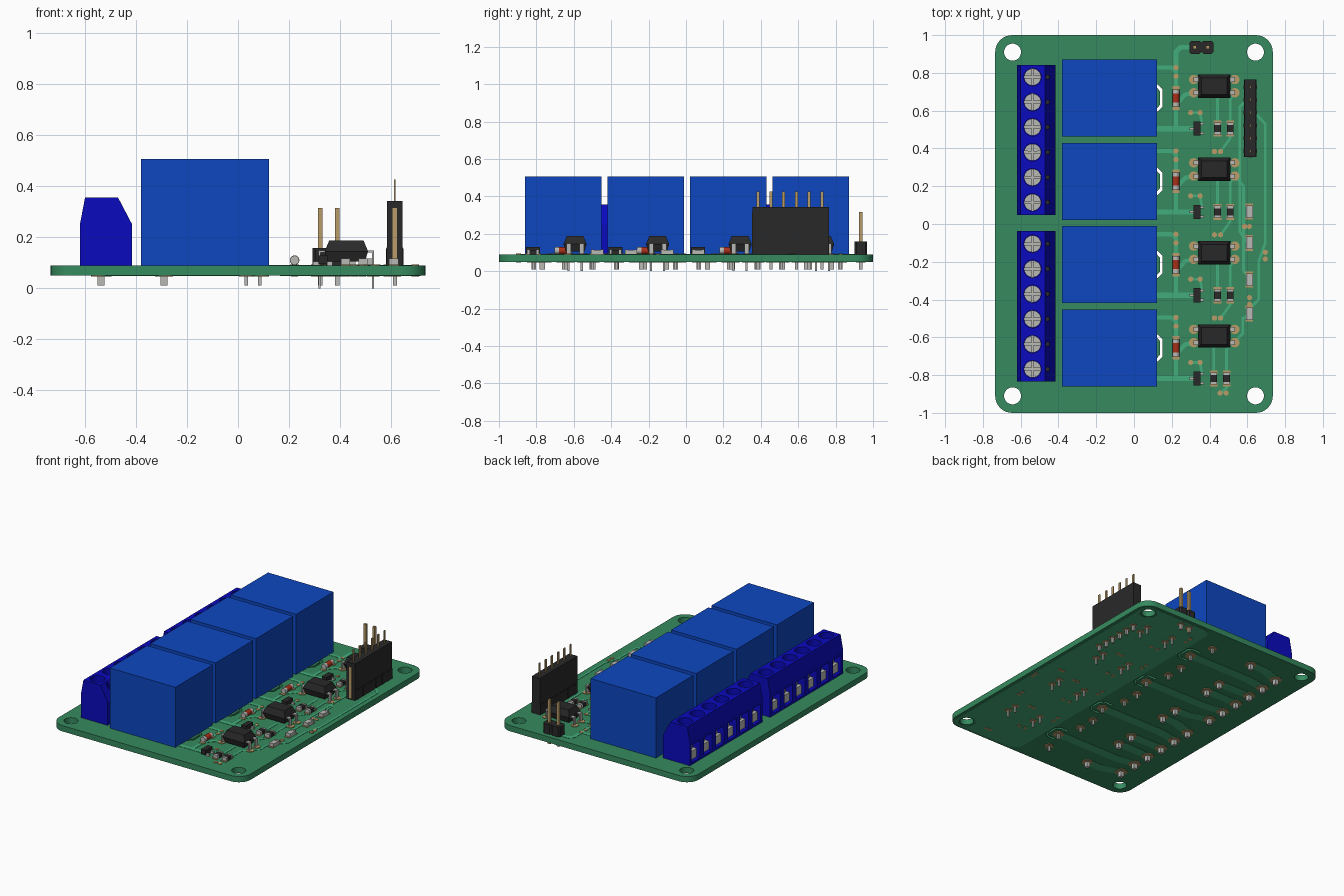
import bpy, bmesh, math
from mathutils import Matrix, Vector

if "Cube" in bpy.data.objects:
    bpy.data.objects.remove(bpy.data.objects["Cube"])


def material(name, r, g, b):
    m = bpy.data.materials.new(name)
    m.use_nodes = True
    m.diffuse_color = (r, g, b, 1)
    m.node_tree.nodes["Principled BSDF"].inputs["Base Color"].default_value = (r, g, b, 1)
    return m


GREEN = material("board green", 0.037, 0.255, 0.115)
TRACE = material("trace green", 0.055, 0.42, 0.2)
RELAY = material("relay blue", 0.004, 0.062, 0.53)
TERM = material("terminal blue", 0.003, 0.003, 0.52)
BLACK = material("plastic black", 0.022, 0.022, 0.022)
METAL = material("metal grey", 0.48, 0.48, 0.46)
GOLD = material("pin gold", 0.48, 0.33, 0.14)
RED = material("glass red", 0.4, 0.03, 0.01)
TOP, BOT = 0.09, 0.05


# ---- helpers
def finish(bm, name, mat, smooth=False):
    bmesh.ops.recalc_face_normals(bm, faces=bm.faces)
    me = bpy.data.meshes.new(name)
    bm.to_mesh(me)
    bm.free()
    me.materials.append(mat)
    ob = bpy.data.objects.new(name, me)
    bpy.context.collection.objects.link(ob)
    if smooth:
        bpy.ops.object.select_all(action='DESELECT')
        ob.select_set(True)
        bpy.context.view_layer.objects.active = ob
        bpy.ops.object.shade_smooth_by_angle(angle=math.radians(40))
    return ob


def box(bm, x, y, z0, z1, sx, sy, angle=0):
    m = (Matrix.Translation((x, y, (z0 + z1) / 2)) @ Matrix.Rotation(angle, 4, 'Z')
         @ Matrix.Diagonal((sx, sy, z1 - z0, 1)))
    bmesh.ops.create_cube(bm, size=1, matrix=m)


def cyl(bm, x, y, z0, z1, r, n=16, rot=None):
    m = Matrix.Translation((x, y, (z0 + z1) / 2)) @ (rot or Matrix())
    bmesh.ops.create_cone(bm, cap_ends=True, segments=n, radius1=r, radius2=r, depth=z1 - z0, matrix=m)


def strip(bm, pts, w, z0, z1):
    for (ax, ay), (bx, by) in zip(pts, pts[1:]):
        d = Vector((bx - ax, by - ay))
        box(bm, (ax + bx) / 2, (ay + by) / 2, z0, z1, d.length, w, math.atan2(d.y, d.x))
        cyl(bm, bx, by, z0, z1, w / 2, 10)


def loft(bm, rings):
    vs = [[bm.verts.new(p) for p in ring] for ring in rings]
    for a, b in zip(vs, vs[1:]):
        for i in range(len(a)):
            j = (i + 1) % len(a)
            bm.faces.new((a[i], a[j], b[j], b[i]))
    bm.faces.new(vs[0])
    bm.faces.new(vs[-1])


def rounded(x0, x1, y0, y1, r, n=8):
    pts = []
    for k, (cx, cy) in enumerate(((x1 - r, y1 - r), (x0 + r, y1 - r), (x0 + r, y0 + r), (x1 - r, y0 + r))):
        for i in range(n + 1):
            a = math.pi / 2 * (k + i / n)
            pts.append((cx + r * math.cos(a), cy + r * math.sin(a)))
    return pts


def plate(name, loops, z0, z1, mat):
    # flat filled outline with holes, given thickness
    cu = bpy.data.curves.new(name, 'CURVE')
    cu.dimensions, cu.fill_mode, cu.extrude = '2D', 'BOTH', (z1 - z0) / 2
    for loop in loops:
        s = cu.splines.new('POLY')
        s.points.add(len(loop) - 1)
        for p, (x, y) in zip(s.points, loop):
            p.co = (x, y, 0, 1)
        s.use_cyclic_u = True
    tmp = bpy.data.objects.new(name + "_outline", cu)
    bpy.context.collection.objects.link(tmp)
    me = bpy.data.meshes.new_from_object(tmp.evaluated_get(bpy.context.evaluated_depsgraph_get()))
    bpy.data.objects.remove(tmp)
    bm = bmesh.new()
    bm.from_mesh(me)
    bmesh.ops.remove_doubles(bm, verts=bm.verts, dist=1e-5)
    bmesh.ops.translate(bm, verts=bm.verts, vec=(0, 0, (z0 + z1) / 2))
    return finish(bm, name, mat)


def circle(x, y, r, n=28):
    return [(x + r * math.cos(2 * math.pi * i / n), y + r * math.sin(2 * math.pi * i / n)) for i in range(n)]


# ---- layout: four channels
relay_y = [0.667 - 0.441 * i for i in range(4)]
screw_y = [[y0 - 0.1327 * i for i in range(6)] for y0 in (0.778, -0.105)]
all_screws = screw_y[0] + screw_y[1]
header_y = [0.386 + 0.068 * i for i in range(6)]
SX = -0.537
corners = [(sx * 0.643, sy * 0.91) for sx in (-1, 1) for sy in (-1, 1)]

# ---- board with mounting holes and isolation slots, copper pour below
half = [(0.06, 0.072), (0.125, 0.072), (0.152, 0.045)]
inner = [(0.138, 0.036), (0.118, 0.058), (0.06, 0.058)]
slot = half + [(x, -y) for x, y in half[::-1]] + [(x, -y) for x, y in inner[::-1]] + inner
slots = [[(x, c + y) for x, y in slot] for c in relay_y]
plate("circuit_board", [rounded(-0.735, 0.735, -1, 1, 0.09)] + [circle(x, y, 0.045) for x, y in corners] + slots,
      BOT, TOP, GREEN)
plate("copper_pour", [rounded(0.165, 0.715, -0.98, 0.98, 0.07)] +
      [circle(x, y, 0.058) for x, y in corners if x > 0], BOT - 0.002, BOT, TRACE)

# ---- relays
for i, c in enumerate(relay_y):
    bm = bmesh.new()
    box(bm, -0.129, c, TOP, 0.507, 0.502, 0.408)
    finish(bm, f"relay_{i + 1}", RELAY)

# ---- screw terminal blocks
profile = [(-0.62, TOP), (-0.62, 0.25), (-0.60, 0.355), (-0.47, 0.355), (-0.415, 0.25), (-0.415, TOP)]
for b, (ys, y0, y1) in enumerate(zip(screw_y, (0.047, -0.835), (0.843, -0.036))):
    bm = bmesh.new()
    loft(bm, [[(x, y, z) for x, z in profile] for y in (y0, y1)])
    block = finish(bm, f"terminal_block_{b + 1}", TERM)
    bm = bmesh.new()
    for y in ys:
        cyl(bm, SX, y, 0.27, 0.4, 0.047, 24)
        cyl(bm, -0.457, y, 0.29, 0.4, 0.011, 10)
        box(bm, -0.61, y, 0.105, 0.225, 0.12, 0.09)
    cutter = finish(bm, "terminal_cutter", TERM)
    cutter.hide_render = True
    mod = block.modifiers.new("openings", 'BOOLEAN')
    mod.object, mod.operation, mod.solver = cutter, 'DIFFERENCE', 'EXACT'
    bpy.context.view_layer.objects.active = block
    bpy.ops.object.modifier_apply(modifier=mod.name)
    bpy.data.objects.remove(cutter)

# ---- terminal screws with cross slots, clamps and test holes
screws, clamps, dots = bmesh.new(), bmesh.new(), bmesh.new()
for y in all_screws:
    cyl(screws, SX, y, 0.268, 0.28, 0.045, 24)
    for k in range(4):
        c, s = math.cos(math.pi / 2 * k), math.sin(math.pi / 2 * k)
        q = [(0.005, 0.005)] + [(0.045 * math.cos(a), 0.045 * math.sin(a))
                                for a in (math.radians(7 + 76 * i / 6) for i in range(7))]
        loft(screws, [[(SX + u * c - v * s, y + u * s + v * c, z) for u, v in q] for z in (0.279, 0.295)])
    box(clamps, -0.575, y, 0.107, 0.165, 0.045, 0.084)
    box(clamps, -0.565, y, 0.16, 0.223, 0.025, 0.05)
    cyl(dots, -0.457, y, 0.288, 0.296, 0.0105, 10)
finish(screws, "terminal_screws", METAL)
finish(clamps, "wire_clamps", METAL)
finish(dots, "terminal_test_holes", BLACK)

# ---- leads through the board and solder pads
leads, pads, pour = bmesh.new(), bmesh.new(), bmesh.new()


def lead(x, y, w, r, z0=0.01):
    box(leads, x, y, z0, BOT + 0.01, w, w)
    cyl(pads, x, y, BOT - 0.004, BOT, r, 16)


for i, c in enumerate(relay_y):
    a, m, z = all_screws[3 * i:3 * i + 3]
    ends = [(a, -0.29, c + 0.158), (m, 0.085, c), (z, -0.29, c - 0.158)]
    for sy, ex, ey in ends:
        lead(SX, sy, 0.027, 0.04)
        lead(ex, ey, 0.026 if ex < 0 else 0.014, 0.036)
        strip(pour, [(SX, sy), (-0.4, ey), (ex, ey)], 0.07, BOT - 0.002, BOT)
    for s in (-1, 1):
        lead(0.033, c + s * 0.158, 0.014, 0.03)
for y in header_y:
    lead(0.615, y, 0.016, 0.025)
for x in (0.322, 0.39):
    lead(x, 0.935, 0.018, 0.025)
finish(pour, "bottom_traces", TRACE)

# ---- per-channel electronics
black, metal, red, trace = (bmesh.new() for _ in range(4))
ROT = Matrix.Rotation(math.pi / 2, 4, 'X')


def chip(x, y, body=True):
    box(black if body else metal, x, y, TOP, 0.114, 0.036, 0.04)
    for s in (-1, 1):
        box(metal, x, y + s * 0.026, TOP, 0.116, 0.036, 0.014)
        box(pads, x, y + s * 0.034, TOP, TOP + 0.004, 0.04, 0.018)


def via(x, y):
    cyl(pads, x, y, TOP, TOP + 0.004, 0.014, 12)
    cyl(pads, x, y, BOT - 0.004, BOT, 0.014, 12)


def track(pts, w=0.022):
    strip(trace, pts, w, TOP, TOP + 0.002)


for i, c in enumerate(relay_y):
    # optocoupler with four bent legs
    oy = c + 0.063
    loft(black, [[(0.425 + sx * (0.085 - d), oy + sy * (0.062 - d), z)
                  for sx, sy in ((-1, -1), (1, -1), (1, 1), (-1, 1))]
                 for d, z in ((0.012, 0.105), (0, 0.145), (0.018, 0.188))])
    for sx in (-1, 1):
        for sy in (-1, 1):
            y = oy + sy * 0.035
            x = 0.425 + sx * 0.105
            box(metal, 0.425 + sx * 0.094, y, 0.14, 0.148, 0.03, 0.024)
            box(metal, x, y, TOP, 0.148, 0.008, 0.024)
            box(metal, x, y, 0.0, TOP, 0.008, 0.012)
            cyl(pads, x + sx * 0.004, y, TOP, TOP + 0.004, 0.025)
            cyl(pads, x, y, BOT - 0.004, BOT, 0.025)
    # diode
    cyl(metal, 0.222, c, 0.11 - 0.046, 0.11 + 0.046, 0.018, 16, ROT)
    cyl(red, 0.222, c + 0.001, 0.11 - 0.024, 0.11 + 0.024, 0.0188, 16, ROT)
    for s in (-1, 1):
        box(pads, 0.222, c + s * 0.05, TOP, TOP + 0.004, 0.036, 0.025)
    # transistor
    ty = c - 0.162
    box(black, 0.333, ty, 0.096, 0.128, 0.036, 0.075)
    for x, y in ((0.306, 0), (0.36, 0.025), (0.36, -0.025)):
        box(metal, x, ty + y, TOP, 0.105, 0.022, 0.014)
    # chip resistors
    dx = 0.02 if i == 3 else 0
    chip(0.442 - dx, ty)
    chip(0.51 - dx, ty)
    # vias and tracks
    for x, y in ((0.222, 0.161), (0.222, 0.115), (0.30, -0.077), (0.35, -0.077), (0.426, -0.283), (0.458, -0.283)):
        via(x + (0.03 if i == 3 and x > 0.4 else 0), max(c + y, -0.895))
    track([(0.11, c + 0.161), (0.2, c + 0.161), (0.222, c + 0.14), (0.222, c + 0.04)])
    track([(0.222, c - 0.04), (0.222, c - 0.15)])
    track([(0.11, c - 0.162), (0.31, c - 0.162)], 0.028)
    track([(0.32, oy - 0.035), (0.27, oy - 0.045), (0.222, oy - 0.1)])
    track([(0.442 - dx, ty), (0.442 - dx, oy - 0.05)], 0.014)
    track([(0.53, oy - 0.035), (0.51 - dx, oy - 0.07), (0.51 - dx, ty - 0.05), (0.46, max(ty - 0.12, -0.895))], 0.014)
    track([(0.36, ty + 0.025), (0.35, c - 0.077), (0.30, c - 0.077)], 0.014)

# ---- board-level tracks, indicator chips and vias
track([(0.3, 0.935), (0.245, 0.935), (0.222, 0.912), (0.222, 0.82)], 0.025)
track([(0.63, 0.6), (0.695, 0.53), (0.695, -0.1), (0.66, -0.2), (0.66, -0.4), (0.611, -0.45)], 0.014)
track([(0.6, 0.66), (0.56, 0.62), (0.56, -0.04), (0.6, -0.1)], 0.014)
track([(0.535, 0.255), (0.58, 0.2), (0.58, -0.25), (0.611, -0.28)], 0.014)
track([(0.535, -0.62), (0.575, -0.58), (0.575, -0.5), (0.611, -0.48)], 0.014)
for y in (0.066, -0.1, -0.294, -0.474):
    chip(0.611, y, False)
for x, y in ((0.585, -0.013), (0.611, -0.013), (0.611, -0.39), (0.611, -0.425), (0.695, -0.15), (0.695, -0.185)):
    via(x, y)

finish(black, "chip_bodies", BLACK)
finish(metal, "chip_leads", METAL)
finish(red, "diode_glass", RED, True)
finish(trace, "top_traces", TRACE)
finish(leads, "through_leads", METAL)
finish(pads, "solder_pads", GOLD)

# ---- six-way socket header and two-way jumper header
bm, pins = bmesh.new(), bmesh.new()
box(bm, 0.615, 0.56, TOP, 0.16, 0.066, 0.408)
box(bm, 0.615, 0.56, 0.16, 0.343, 0.062, 0.408)
for y in header_y:
    box(bm, 0.615, y + 0.034 - 0.034, TOP, 0.155, 0.07, 0.02)
    box(pins, 0.615, y, 0.34, 0.427, 0.007, 0.016)
box(pins, 0.615, 0.355, 0.1, 0.315, 0.018, 0.006)
finish(bm, "socket_header", BLACK)

bm = bmesh.new()
for x in (0.325, 0.389):
    loft(bm, [[(x + a, 0.935 + b, z) for a, b in rounded(-0.032, 0.032, -0.034, 0.034, 0.01, 1)]
              for z in (TOP, 0.158)])
for x in (0.322, 0.39):
    box(pins, x, 0.935, 0.01, 0.315, 0.018, 0.018)
finish(bm, "jumper_header", BLACK)
finish(pins, "header_pins", GOLD)
